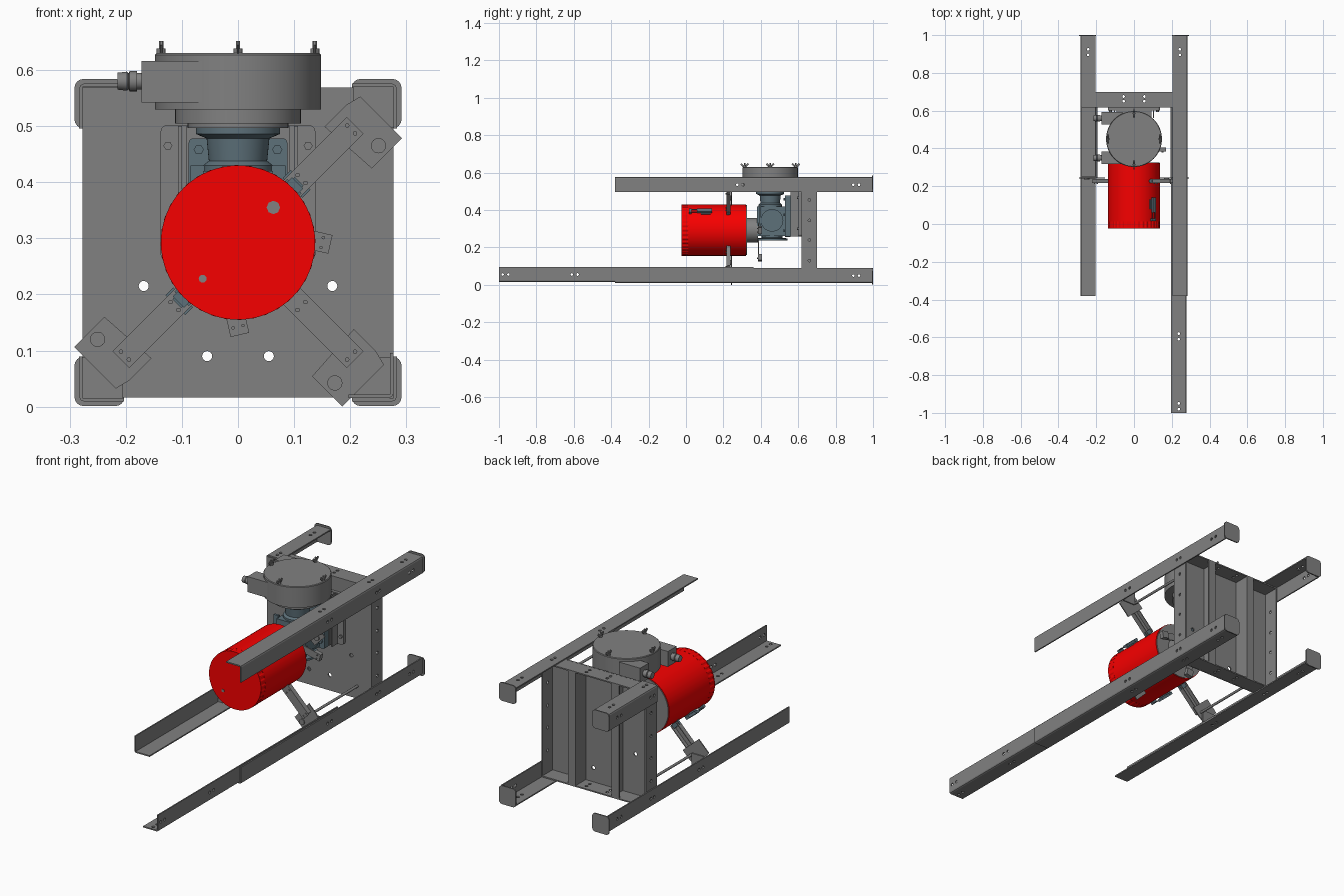
import bpy, bmesh, math
from mathutils import Vector

if "Cube" in bpy.data.objects:
    bpy.data.objects.remove(bpy.data.objects["Cube"])

CZ = 0.2925                      # height of the motor axis and centre of the frame


def material(name, rgb):
    m = bpy.data.materials.new(name)
    m.diffuse_color = (*rgb, 1)
    m.use_nodes = True
    m.node_tree.nodes["Principled BSDF"].inputs["Base Color"].default_value = m.diffuse_color
    return m


RED = material("red_paint", (0.93, 0.0, 0.0))
BLUE = material("steel_blue", (0.11, 0.165, 0.195))
GREY = material("dark_grey", (0.22, 0.22, 0.22))


def finish(name, bm, mat=None, smooth=False):
    bmesh.ops.recalc_face_normals(bm, faces=bm.faces)
    me = bpy.data.meshes.new(name)
    bm.to_mesh(me)
    bm.free()
    ob = bpy.data.objects.new(name, me)
    bpy.context.collection.objects.link(ob)
    me.materials.append(mat or GREY)
    if smooth:
        bpy.ops.object.select_all(action='DESELECT')
        ob.select_set(True)
        bpy.context.view_layer.objects.active = ob
        bpy.ops.object.shade_smooth_by_angle(angle=math.radians(35))
    return ob


def prism(name, pts, y0, y1, mat=None):
    """Extrude an (x, z) outline along y."""
    bm = bmesh.new()
    face = bm.faces.new([bm.verts.new((x, y0, z)) for x, z in pts])
    new = bmesh.ops.extrude_face_region(bm, geom=[face])["geom"]
    bmesh.ops.translate(bm, vec=(0, y1 - y0, 0),
                        verts=[v for v in new if isinstance(v, bmesh.types.BMVert)])
    return finish(name, bm, mat)


def box(name, x0, x1, y0, y1, z0, z1, mat=None):
    return prism(name, [(x0, z0), (x1, z0), (x1, z1), (x0, z1)], y0, y1, mat)


def lathe(name, profile, origin, axis='z', seg=48, mat=None, smooth=True):
    """Revolve a (radius, height) profile, closed with flat ends, about an axis."""
    bm = bmesh.new()
    rings = []
    for r, h in profile:
        ring = []
        for i in range(seg):
            a = 2 * math.pi * i / seg
            u, v = r * math.cos(a), r * math.sin(a)
            p = {'x': (h, u, v), 'y': (u, h, v), 'z': (u, v, h)}[axis]
            ring.append(bm.verts.new(Vector(p) + Vector(origin)))
        rings.append(ring)
    for a, b in zip(rings, rings[1:]):
        for i in range(seg):
            j = (i + 1) % seg
            bm.faces.new((a[i], a[j], b[j], b[i]))
    bm.faces.new(rings[0])
    bm.faces.new(rings[-1])
    return finish(name, bm, mat, smooth)


def cyl(name, origin, axis, r, h0, h1, seg=32, mat=None, smooth=True):
    return lathe(name, [(r, h0), (r, h1)], origin, axis, seg, mat, smooth)


def rrect(x0, x1, z0, z1, r, n=5):
    pts = []
    for cx, cz, a0 in ((x1 - r, z1 - r, 0), (x0 + r, z1 - r, 90), (x0 + r, z0 + r, 180), (x1 - r, z0 + r, 270)):
        for i in range(n):
            a = math.radians(a0 + 90 * i / (n - 1))
            pts.append((cx + r * math.cos(a), cz + r * math.sin(a)))
    return pts


def drill(ob, holes):
    """Cut holes given as (axis, centre, radius)."""
    for axis, c, r in holes:
        cutter = cyl("cutter", c, axis, r, -0.02, 0.02, 16, smooth=False)
        cutter.hide_render = True
        mod = ob.modifiers.new("hole", 'BOOLEAN')
        mod.operation, mod.object = 'DIFFERENCE', cutter
        bpy.context.view_layer.objects.active = ob
        bpy.ops.object.modifier_apply(modifier="hole")
        bpy.data.objects.remove(cutter)


# Angle-section rails with bolt holes
def rail(name, sx, sz, y0, y1, outer, hole_ys):
    w, t, c = 0.08, 0.006, 0.008
    o, i = outer, outer - t
    pts = [(o - w, o), (o - c, o), (o - c * .3, o - c * .3), (o, o - c), (o, o - w), (i, o - w), (i, i), (o - w, i)]
    ob = prism(name, [(sx * x, CZ + sz * z) for x, z in pts], y0, y1)
    holes = []
    for y in hole_ys:
        holes += [('x', (sx * o, y, CZ + sz * (o - 0.04)), 0.007), ('z', (sx * (o - 0.04), y, CZ + sz * o), 0.007)]
    drill(ob, holes)


ENDS, FRAME, ARM = [0.895, 0.925], [0.645, 0.67], [0.275, 0.305]
rail("rail_upper_right", 1, 1, -0.38, 0.995, 0.283, ENDS + FRAME + ARM)
rail("rail_lower_right", 1, -1, -0.38, 0.995, 0.283, ENDS + FRAME + ARM)
rail("rail_lower_left", -1, -1, -0.38, 0.995, 0.283, ENDS + FRAME + ARM)
rail("rail_upper_left", -1, 1, 0.62, 0.995, 0.283, ENDS + FRAME)
rail("rail_extension", 1, -1, -1.0, 0.36, 0.277, [-0.98, -0.95, -0.61, -0.58])

# Rounded end plates on the rails
for sx in (-1, 1):
    for sz in (-1, 1):
        xs = sorted((sx * 0.2025, sx * 0.2915))
        zs = sorted((CZ + sz * 0.2035, CZ + sz * 0.2915))
        prism("rail_end_plate", rrect(*xs, *zs, 0.016), 0.994, 1.0)

# Back frame: plate, flanges and stiffening ribs
plate = box("frame_plate", -0.277, 0.277, 0.617, 0.623, 0.016, 0.569)
drill(plate, [('y', (s * x, 0.62, z), 0.009) for s in (-1, 1) for x, z in ((0.168, 0.215), (0.055, 0.09))])
for s in (-1, 1):
    side = box("frame_side", *sorted((s * 0.271, s * 0.277)), 0.62, 0.70, 0.016, 0.569)
    drill(side, [('x', (s * 0.274, 0.66, z), 0.007) for z in (0.13, 0.24, 0.345, 0.455)])
    flange = box("frame_flange", -0.277, 0.277, 0.62, 0.70, *sorted((CZ + s * 0.270, CZ + s * 0.276)))
    drill(flange, [('z', (x, y, CZ + s * 0.273), 0.007) for x in (-0.055, 0.055) for y in (0.65, 0.675)])
    box("rib_web", *sorted((s * 0.095, s * 0.101)), 0.62, 0.70, 0.02, 0.565)
    box("rib_flange", *sorted((s * 0.095, s * 0.135)), 0.694, 0.70, 0.02, 0.565)


# Radial supports: local (radius, offset) turned about the motor axis
def radial(angle, pts):
    a = math.radians(angle)
    out = []
    for r, t in pts:
        out.append((r * math.cos(a) - t * math.sin(a), CZ + r * math.sin(a) + t * math.cos(a)))
    return out


def rbox(name, angle, r0, r1, t0, t1, y0, y1, mat=None):
    return prism(name, radial(angle, [(r0, t0), (r1, t0), (r1, t1), (r0, t1)]), y0, y1, mat)


for ang, sx, sz in ((225, -1, -1), (315, 1, -1), (45, 1, 1)):
    rbox("arm", ang, 0.135, 0.295, -0.021, 0.021, 0.216, 0.221)
    for t in (-0.021, 0.017):
        rbox("arm_side", ang, 0.14, 0.29, t, t + 0.004, 0.218, 0.239)
    prism("arm_end_plate", radial(ang, [(0.262, -0.075), (0.338, -0.075), (0.338, 0.03), (0.31, 0.037), (0.255, 0.037)]),
          0.240, 0.245)
    xs = sorted((sx * 0.205, sx * 0.277))
    zs = sorted((CZ + sz * 0.205, CZ + sz * 0.277))
    box("rail_bracket", *xs, 0.246, 0.251, *zs)
    box("rail_bracket_foot", *xs, 0.25, 0.335, *sorted((CZ + sz * 0.271, CZ + sz * 0.276)))
    cyl("tie_rod", (sx * 0.2, 0, CZ + sz * 0.217), 'y', 0.006, 0.24, 0.62, 16)
    x, z = radial(ang, [(0.299, -0.055)])[0]
    cyl("pad_disc", (x, 0, z), 'y', 0.0135, 0.235, 0.24, 24)
    for r in (0.16, 0.285):
        for t in (-0.01, 0.01):
            x, z = radial(ang, [(r, t)])[0]
            cyl("arm_bolt", (x, 0, z), 'y', 0.004, 0.212, 0.217, 12)
    if ang != 315:
        # Toggle latches on the motor shell
        rbox("latch_base", ang, 0.134, 0.142, -0.018, 0.018, 0.08, 0.13, BLUE)
        rbox("latch_lever", ang, 0.142, 0.154, -0.011, 0.011, 0.06, 0.14, BLUE)
        rbox("latch_hook", ang, 0.136, 0.15, -0.014, 0.014, 0.015, 0.03, BLUE)
        for t in (-0.012, 0.009):
            rbox("latch_link", ang, 0.145, 0.149, t, t + 0.003, 0.02, 0.09, BLUE)
        rbox("arm_clamp", ang, 0.138, 0.158, -0.025, 0.025, 0.222, 0.232, BLUE)

# Motor housing with knurled front cap
cyl("motor_shell", (0, 0, CZ), 'y', 0.137, 0.012, 0.322, 64, RED)
cyl("motor_front_cap", (0, 0, CZ), 'y', 0.1375, -0.023, -0.018, 64, RED)
prism("cap_knurling", radial(0, [(r * math.cos(a), r * math.sin(a)) for i in range(144)
      for r, a in [(0.138 if i % 4 < 2 else 0.1355, math.tau * i / 144)]]), -0.018, 0.014, RED)
cyl("motor_back_plate", (0, 0, CZ), 'y', 0.134, 0.315, 0.326, 64)
cyl("cap_plug_large", (0.063, 0, 0.355), 'y', 0.012, -0.025, -0.02, 8, smooth=False)
cyl("cap_plug_small", (-0.063, 0, 0.228), 'y', 0.007, -0.025, -0.02, 16)

# Motor adapter and angled tabs
cyl("motor_adapter", (0, 0, CZ), 'y', 0.066, 0.32, 0.385, 40)
for ang, tilt in ((0, -13), (270, 13)):
    c, s = math.cos(math.radians(tilt)), math.sin(math.radians(tilt))

    def tilted(pts):
        return radial(ang, [(0.15 + c * r - s * t, s * r + c * t) for r, t in pts])

    prism("sensor_tab", tilted([(-0.1, -0.017), (0.015, -0.017), (0.015, 0.017), (-0.1, 0.017)]), 0.384, 0.39)
    prism("sensor_tab_lip", tilted([(-0.02, -0.017), (0.015, -0.017), (0.015, 0.017), (-0.02, 0.017)]), 0.388, 0.405)
    for x, z in tilted([(0, -0.009), (0, 0.009)]):
        cyl("tab_bolt", (x, 0, z), 'y', 0.003, 0.379, 0.384, 12)

# Gearbox
box("gearbox_body", -0.062, 0.062, 0.38, 0.55, 0.262, 0.42, BLUE)
prism("gearbox_flange", rrect(-0.088, 0.088, 0.255, 0.478, 0.008), 0.53, 0.56, BLUE)
cyl("gearbox_hub", (0, 0.46, 0.345), 'x', 0.06, -0.082, 0.082, 40, BLUE)
lathe("gearbox_neck", [(0.062, 0.35), (0.062, 0.43), (0.052, 0.438), (0.056, 0.478), (0.075, 0.486), (0.075, 0.498)],
      (0, 0.45, 0), mat=BLUE)
lathe("gearbox_lower_flange", [(0.084, 0.238), (0.084, 0.248), (0.055, 0.252), (0.055, 0.30)], (0, 0.46, 0), mat=BLUE)
for s in (-1, 1):
    for z in (0.29, 0.375, 0.458):
        cyl("gearbox_bolt", (s * 0.07, 0, z), 'y', 0.009, 0.52, 0.53, 6, BLUE, smooth=False)
    for y in (0.39, 0.54):
        box("gearbox_rib", *sorted((s * 0.06, s * 0.085)), y, y + 0.012, 0.27, 0.43, BLUE)

# Gearbox mount on the frame plate
prism("mount_plate", rrect(-0.138, 0.138, 0.26, 0.502, 0.012), 0.602, 0.618)
box("mount_block", -0.092, 0.092, 0.56, 0.605, 0.262, 0.5)
for s in (-1, 1):
    box("mount_wall", *sorted((s * 0.1, s * 0.107)), 0.56, 0.605, 0.26, 0.5)
    for z in (0.30, 0.465):
        cyl("mount_bolt", (s * 0.125, 0, z), 'y', 0.008, 0.593, 0.603, 6, smooth=False)

# Round pot on top with lid
P = (0, 0.45, 0)
cyl("pot_collar", P, 'z', 0.09, 0.497, 0.51, 48)
cyl("pot_neck", P, 'z', 0.112, 0.505, 0.532, 48)
cyl("pot_body", P, 'z', 0.148, 0.53, 0.618, 64)
lathe("pot_lid", [(0.148, 0.617), (0.148, 0.627), (0.145, 0.63)], P, seg=64)
for x, y in ((-0.137, 0.45), (0.137, 0.45), (0, 0.313), (0, 0.587)):
    cyl("lid_stud", (x, y, 0), 'z', 0.004, 0.60, 0.652, 12)
    cyl("wing_nut", (x, y, 0), 'z', 0.008, 0.63, 0.638, 16)
    for s in (-1, 1):
        wing = box("wing_nut_wing", -0.002, 0.002, -0.005, 0.005, 0, 0.021)
        wing.location = (x, y + s * 0.005, 0.633)
        wing.rotation_euler = (-s * math.radians(45), 0, 0)

# Cable inlet boxes and glands on the left of the pot
for y in (0.35, 0.56):
    box("inlet_box", -0.172, -0.06, y - 0.033, y + 0.033, 0.542, 0.616)
    lathe("cable_gland", [(0.015, -0.172), (0.015, -0.18), (0.018, -0.18), (0.018, -0.193), (0.014, -0.195),
                          (0.017, -0.198), (0.015, -0.215)], (0, y, 0.58), 'x', 24)
